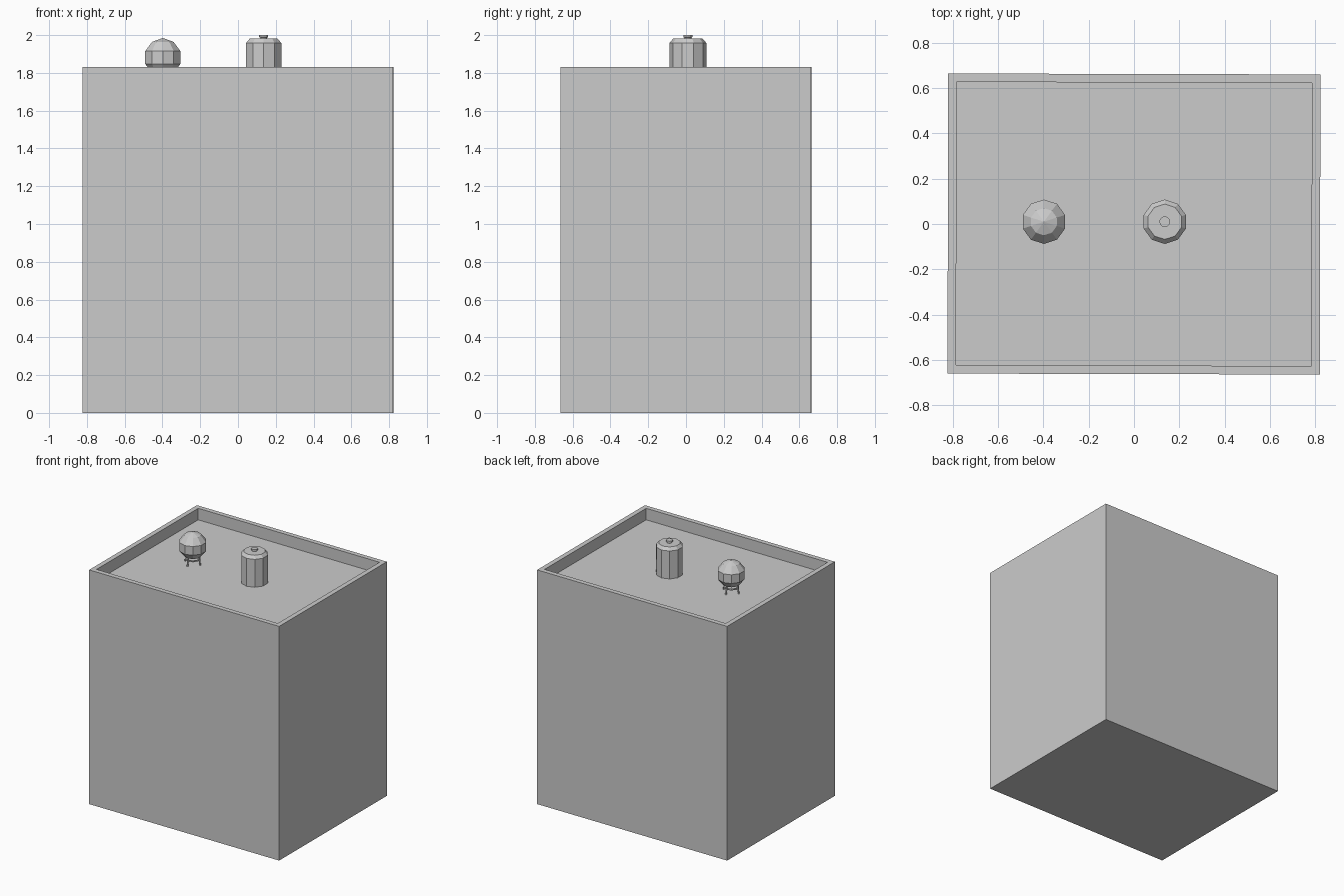
import bpy, bmesh
from math import pi, sin, cos
from mathutils import Vector

default = bpy.data.objects.get("Cube")
if default:
    bpy.data.objects.remove(default, do_unlink=True)

grey = bpy.data.materials.new("plain grey")
grey.use_nodes = True
colour = (0.6, 0.6, 0.6, 1)
grey.diffuse_color = colour
grey.node_tree.nodes["Principled BSDF"].inputs["Base Color"].default_value = colour

ROOF = 1.83
FLOOR = 1.74
WALL = 0.053


def finish(name, bm, location=(0, 0, 0)):
    bmesh.ops.recalc_face_normals(bm, faces=bm.faces)
    mesh = bpy.data.meshes.new(name)
    bm.to_mesh(mesh)
    bm.free()
    mesh.materials.append(grey)
    obj = bpy.data.objects.new(name, mesh)
    obj.location = location
    bpy.context.collection.objects.link(obj)
    return obj


def lathe(name, profile, location, sides=10):
    """Turn (radius, height) points into a faceted solid; radius 0 is a tip."""
    bm = bmesh.new()
    rings = []
    for r, z in profile:
        if r == 0:
            rings.append([bm.verts.new((0, 0, z))] * sides)
        else:
            angles = [pi / 2 + 2 * pi * i / sides for i in range(sides)]
            rings.append([bm.verts.new((r * cos(a), r * sin(a), z)) for a in angles])
    for low, high in zip(rings, rings[1:]):
        for i in range(sides):
            j = (i + 1) % sides
            corners = dict.fromkeys((low[i], low[j], high[j], high[i]))
            bm.faces.new(list(corners))
    for ring, (r, z) in ((rings[0], profile[0]), (rings[-1], profile[-1])):
        if r > 0:
            bm.faces.new(ring)
    return finish(name, bm, location)


def rod(name, start, end, radius, location):
    start, end = Vector(start), Vector(end)
    axis = end - start
    bm = bmesh.new()
    bmesh.ops.create_cone(bm, cap_ends=True, segments=6, radius1=radius,
                          radius2=radius, depth=axis.length)
    turn = axis.to_track_quat('Z', 'Y').to_matrix()
    bmesh.ops.rotate(bm, matrix=turn, verts=bm.verts)
    bmesh.ops.translate(bm, vec=(start + end) / 2, verts=bm.verts)
    return finish(name, bm, location)


# Building block with a sunken roof behind a parapet
bm = bmesh.new()
bmesh.ops.create_cube(bm, size=1)
bmesh.ops.scale(bm, vec=(1.645, 1.326, ROOF), verts=bm.verts)
bmesh.ops.translate(bm, vec=(0, 0, ROOF / 2), verts=bm.verts)
top = max(bm.faces, key=lambda f: f.calc_center_median().z)
bmesh.ops.inset_region(bm, faces=[top], thickness=WALL)
deck = bmesh.ops.extrude_face_region(bm, geom=[top])["geom"]
bmesh.ops.translate(bm, vec=(0, 0, FLOOR - ROOF),
                    verts=[v for v in deck if isinstance(v, bmesh.types.BMVert)])
if top.is_valid:
    bmesh.ops.delete(bm, geom=[top], context='FACES_ONLY')
building = finish("building", bm)
building.rotation_euler.z = -0.0025

# Upright water tank with a sloped lid and a small hatch
tank_at = (0.136, 0.01, 0)
lathe("upright_tank", [(0.098, FLOOR), (0.098, 1.958), (0.078, 1.981)], tank_at)
lathe("tank_hatch", [(0.018, 1.98), (0.018, 1.988), (0.024, 1.989), (0.024, 2.0)],
      tank_at, sides=12)

# Round water tank on a four-legged stand
ball_at = (-0.398, 0.01, 0)
lathe("round_tank", [(0, 1.778), (0.06, 1.8), (0.098, 1.847), (0.098, 1.915),
                     (0.06, 1.964), (0, 1.985)], ball_at)
lathe("stand_ring", [(0.048, 1.774), (0.058, 1.774), (0.058, 1.784),
                     (0.048, 1.784), (0.048, 1.774)], ball_at)
for i in range(4):
    a = i * pi / 2
    side = Vector((cos(a), sin(a), 0))
    rod(f"stand_leg_{i + 1}", side * 0.066 + Vector((0, 0, FLOOR)),
        side * 0.05 + Vector((0, 0, 1.815)), 0.006, ball_at)
